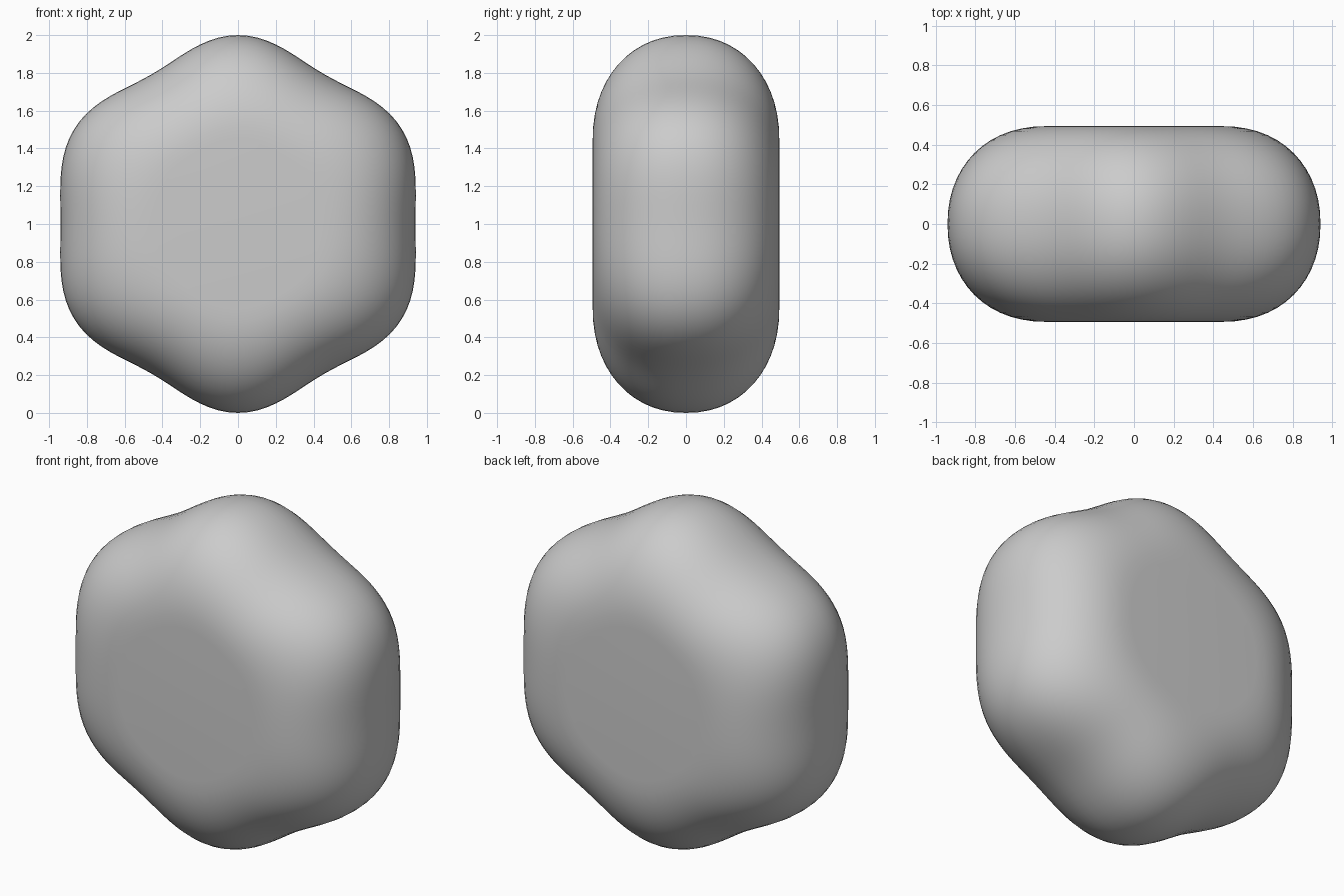
import bpy, bmesh
from math import sin, cos, pi

if "Cube" in bpy.data.objects:
    bpy.data.objects.remove(bpy.data.objects["Cube"])

SEG, STEPS = 120, 14
HALF_DEPTH, FLAT = 0.494, 0.45   # half thickness, radius of the flat faces
POWER = 2 / 2.15                 # roundness of the rim


def outline(a):
    """Radius of the soft hexagon, with slightly fuller left and right sides."""
    return 0.9575 - 0.0425 * cos(6 * a) + 0.025 * abs(cos(a)) ** 16


def add_ring(bm, t):
    """One loop of the body; t runs from -pi/2 (front) to pi/2 (back)."""
    y = HALF_DEPTH * abs(sin(t)) ** POWER * (1 if t > 0 else -1)
    w = max(cos(t), 0) ** POWER          # 0 at flat face, 1 at widest loop
    s = FLAT + (1 - FLAT) * w
    ring = []
    for i in range(SEG):
        a = 2 * pi * i / SEG
        soft = 0.25 + 0.75 * w
        r = s * (0.965 + (outline(a) - 0.965) * soft + 0.035 * (1 - w) * 0.5)
        ring.append(bm.verts.new((r * cos(a), y, 1 + r * sin(a))))
    return ring


# Rounded hexagonal body
bm = bmesh.new()
rings = [add_ring(bm, pi / 2 * k / STEPS) for k in range(-STEPS, STEPS + 1)]
for lo, hi in zip(rings, rings[1:]):
    for i in range(SEG):
        j = (i + 1) % SEG
        bm.faces.new((lo[i], lo[j], hi[j], hi[i]))

# Flat front and back faces
bm.faces.new(rings[0])
bm.faces.new(rings[-1])
bmesh.ops.recalc_face_normals(bm, faces=bm.faces)
for f in bm.faces:
    f.smooth = True

mesh = bpy.data.meshes.new("rounded_hexagon_body")
bm.to_mesh(mesh)
bm.free()
body = bpy.data.objects.new("rounded_hexagon_body", mesh)
bpy.context.collection.objects.link(body)
